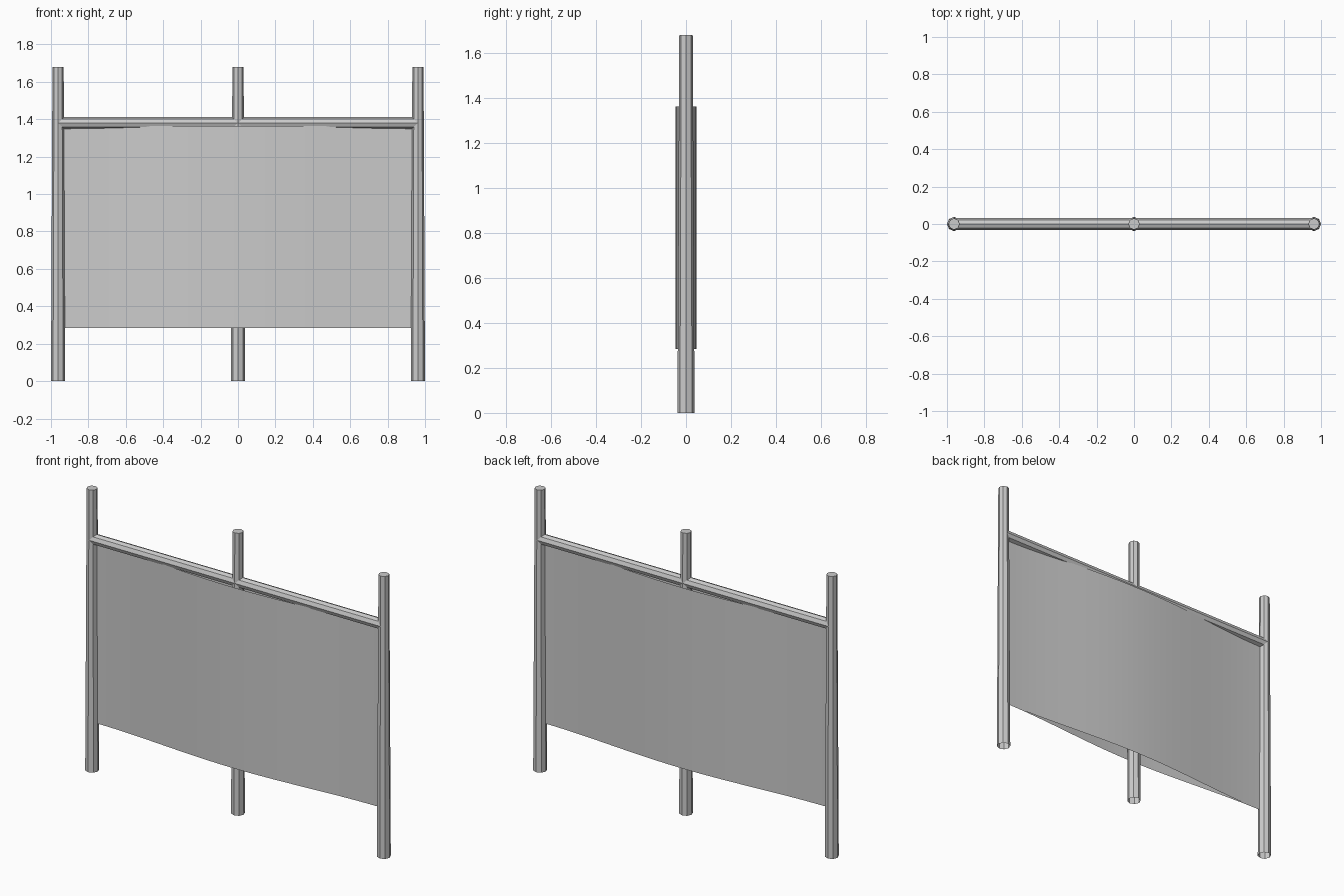
import bpy, bmesh, math
from mathutils import Vector

if "Cube" in bpy.data.objects:
    bpy.data.objects.remove(bpy.data.objects["Cube"])

grey = bpy.data.materials.new("plain_grey")
grey.diffuse_color = (0.6, 0.6, 0.6, 1)
grey.use_nodes = True
grey.node_tree.nodes["Principled BSDF"].inputs["Base Color"].default_value = grey.diffuse_color


def finish(bm, name):
    me = bpy.data.meshes.new(name)
    bm.to_mesh(me)
    bm.free()
    me.materials.append(grey)
    ob = bpy.data.objects.new(name, me)
    bpy.context.collection.objects.link(ob)
    return ob


def tube(name, start, end, r0, r1, cap_end=False, sides=8):
    """Tapered faceted pole between two points."""
    start, end = Vector(start), Vector(end)
    axis = (end - start).normalized()
    u = Vector((0, 1, 0))
    v = axis.cross(u)
    bm = bmesh.new()
    rings = []
    for p, r in ((start, r0), (end, r1)):
        ring = []
        for i in range(sides):
            a = 2 * math.pi * i / sides
            ring.append(bm.verts.new(p + r * (math.cos(a) * u + math.sin(a) * v)))
        rings.append(ring)
    for i in range(sides):
        j = (i + 1) % sides
        bm.faces.new((rings[0][i], rings[0][j], rings[1][j], rings[1][i]))
    if cap_end:
        bm.faces.new(rings[1])
    bmesh.ops.recalc_face_normals(bm, faces=bm.faces)
    return finish(bm, name)


# Upright posts, slightly tapered and open underneath
for name, x in (("left_post", -0.962), ("middle_post", 0), ("right_post", 0.962)):
    tube(name, (x, 0, 0), (x, 0, 1.68), 0.038, 0.03, cap_end=True)

# Top rail between the outer posts
tube("top_rail", (-0.962, 0, 1.38), (0.962, 0, 1.38), 0.031, 0.031)

# Cloth sheets, bulging around the middle post
HALF, BULGE, SEGMENTS = 0.955, 0.047, 24
for name, side in (("front_sheet", -1), ("back_sheet", 1)):
    bm = bmesh.new()
    columns = []
    for i in range(SEGMENTS + 1):
        x = HALF * (2 * i / SEGMENTS - 1)
        y = side * BULGE * 0.5 * (1 + math.cos(math.pi * x / HALF))
        columns.append([bm.verts.new((x, y, z)) for z in (0.285, 1.363)])
    for a, b in zip(columns, columns[1:]):
        f = (a[0], b[0], b[1], a[1])
        face = bm.faces.new(f if side < 0 else f[::-1])
        face.smooth = True
    finish(bm, name)
